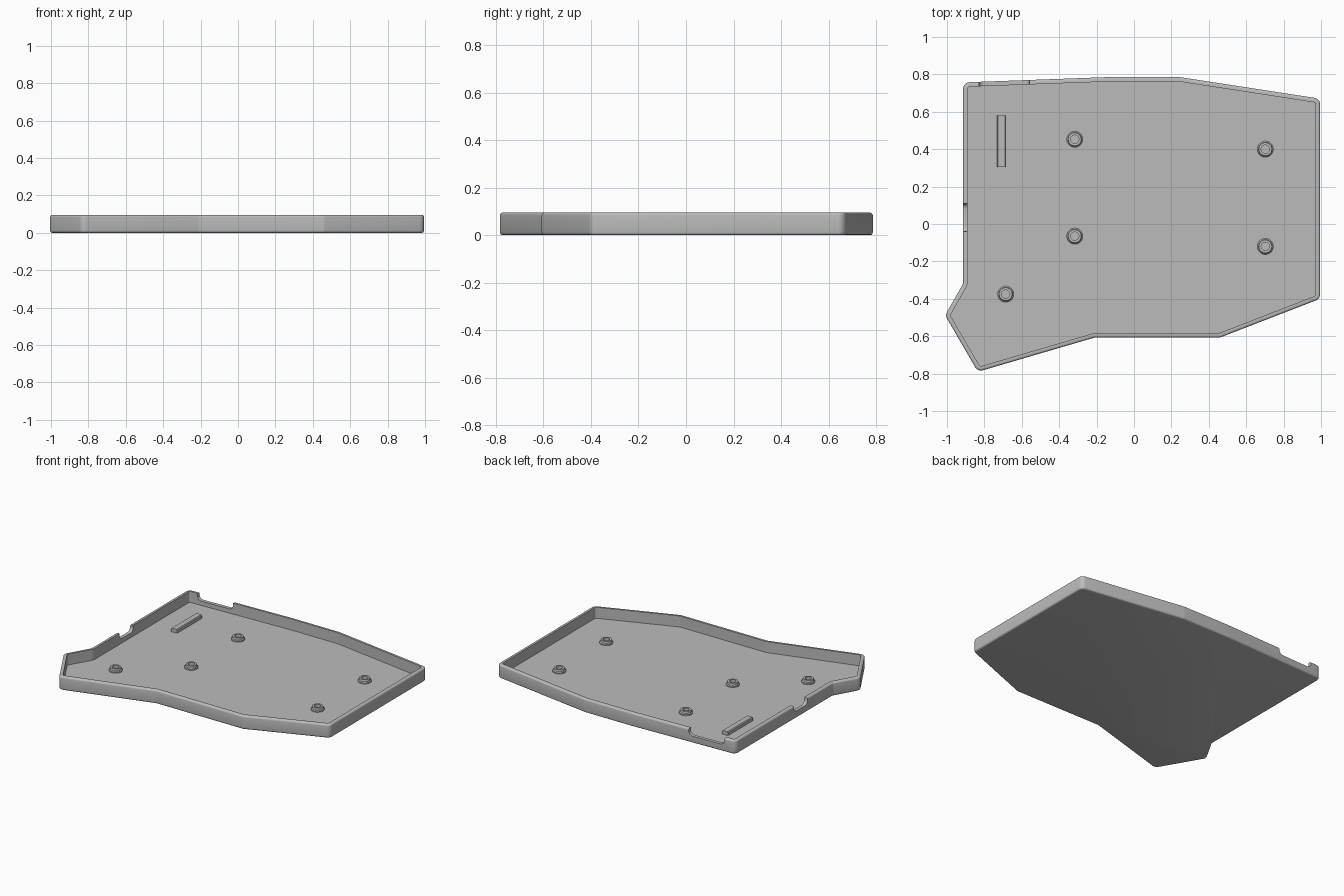
import bpy, bmesh, math
from mathutils import Vector

cube = bpy.data.objects.get("Cube")
if cube:
    bpy.data.objects.remove(cube, do_unlink=True)

grey = bpy.data.materials.new("plain_grey")
grey.use_nodes = True
colour = (0.5, 0.5, 0.5, 1)
grey.diffuse_color = colour
grey.node_tree.nodes["Principled BSDF"].inputs["Base Color"].default_value = colour

OUTLINE = [(-0.914, 0.757), (-0.12, 0.786), (0.24, 0.786), (0.995, 0.67),
           (0.995, -0.4), (0.46, -0.607), (-0.21, -0.607), (-0.835, -0.79),
           (-1.01, -0.488), (-0.914, -0.32)]
OUTLINE = [Vector(p) for p in reversed(OUTLINE)]   # counter-clockwise
HEIGHT, FLOOR, WALL, STEPS = 0.095, 0.018, 0.024, 6


def make_object(name, bm, smooth=True):
    bmesh.ops.recalc_face_normals(bm, faces=bm.faces)
    mesh = bpy.data.meshes.new(name)
    bm.to_mesh(mesh)
    bm.free()
    mesh.materials.append(grey)
    obj = bpy.data.objects.new(name, mesh)
    bpy.context.collection.objects.link(obj)
    bpy.ops.object.select_all(action='DESELECT')
    obj.select_set(True)
    bpy.context.view_layer.objects.active = obj
    if smooth:
        bpy.ops.object.shade_smooth_by_angle(angle=math.radians(35))
    return obj


def rounded_offset(points, inset, radius):
    """Inset a polygon and round its corners, keeping a fixed point count."""
    loop = []
    for i, p in enumerate(points):
        a = (p - points[i - 1]).normalized()
        b = (points[(i + 1) % len(points)] - p).normalized()
        na, nb = Vector((-a.y, a.x)), Vector((-b.y, b.x))
        mitre = (na + nb) / (1 + na.dot(nb))
        convex = 1 if a.cross(b) > 0 else -1
        centre = p + mitre * radius * convex
        r = radius - inset * convex
        for s in range(STEPS + 1):
            n = na.slerp(nb, s / STEPS)
            loop.append(centre - n * r * convex)
    return loop


def stack_loops(bm, loops):
    """Join equal-sized loops into a skin with both ends capped."""
    rings = [[bm.verts.new(v) for v in loop] for loop in loops]
    for low, high in zip(rings, rings[1:]):
        for i in range(len(low)):
            j = (i + 1) % len(low)
            bm.faces.new((low[i], low[j], high[j], high[i]))
    bm.faces.new(rings[0][::-1])
    bm.faces.new(rings[-1])


# Tray shell: rounded base edge, rounded rim, inner wall and floor
edge = 0.012
profile = []
for s in range(5):
    t = s / 4 * math.pi / 2
    profile.append((edge * (1 - math.sin(t)), edge * (1 - math.cos(t))))
rim = [(inset, HEIGHT - z) for inset, z in reversed(profile)]
profile += rim + [(WALL, HEIGHT), (WALL, FLOOR)]
bm = bmesh.new()
stack_loops(bm, [[(p.x, p.y, z) for p in rounded_offset(OUTLINE, inset, 0.036)]
                 for inset, z in profile])
tray = make_object("tray", bm, smooth=False)


# Rounded notches in the back and left-hand walls
def cut_notch(along, across, bottom, along_x):
    r, top = 0.03, 0.2
    shape = [Vector((along[0], bottom)), Vector((along[1], bottom)),
             Vector((along[1], top)), Vector((along[0], top))]
    loops = [[(p.x, d, p.y) if along_x else (d, p.x, p.y)
              for p in rounded_offset(shape, 0, r)] for d in across]
    cutter_bm = bmesh.new()
    stack_loops(cutter_bm, loops)
    cutter = make_object("notch_cutter", cutter_bm, smooth=False)
    cutter.hide_render = True
    cut = tray.modifiers.new("notch", 'BOOLEAN')
    cut.operation = 'DIFFERENCE'
    cut.solver = 'EXACT'
    cut.object = cutter
    bpy.context.view_layer.objects.active = tray
    bpy.ops.object.modifier_apply(modifier=cut.name)
    bpy.data.objects.remove(cutter, do_unlink=True)


cut_notch((-0.83, -0.56), (0.70, 0.82), 0.048, True)
cut_notch((-0.04, 0.11), (-0.96, -0.86), 0.05, False)
bpy.ops.object.select_all(action='DESELECT')
tray.select_set(True)
bpy.context.view_layer.objects.active = tray
bpy.ops.object.shade_smooth_by_angle(angle=math.radians(35))


# Screw posts: flared foot, flat top and a centre hole
def screw_post(name, x, y):
    section = [(0.043, 0), (0.043, 0.008), (0.037, 0.013), (0.035, 0.026),
               (0.022, 0.026), (0.022, 0.001)]
    loops = [[(x + r * math.cos(k * math.tau / 32), y + r * math.sin(k * math.tau / 32),
               FLOOR + z) for k in range(32)] for r, z in section]
    post_bm = bmesh.new()
    stack_loops(post_bm, loops)
    make_object(name, post_bm)


POSTS = [(-0.317, 0.453), (-0.317, -0.065), (0.702, 0.4), (0.702, -0.12), (-0.686, -0.375)]
for number, (x, y) in enumerate(POSTS, 1):
    screw_post(f"screw_post_{number}", x, y)

# Support rib near the left-hand wall, with chamfered long edges
bm = bmesh.new()
rib = [(0.023, 0), (0.023, 0.02), (0.018, 0.026), (-0.018, 0.026), (-0.023, 0.02), (-0.023, 0)]
stack_loops(bm, [[(-0.709 + x, y, FLOOR + z) for x, z in rib] for y in (0.305, 0.58)])
make_object("support_rib", bm, smooth=False)
